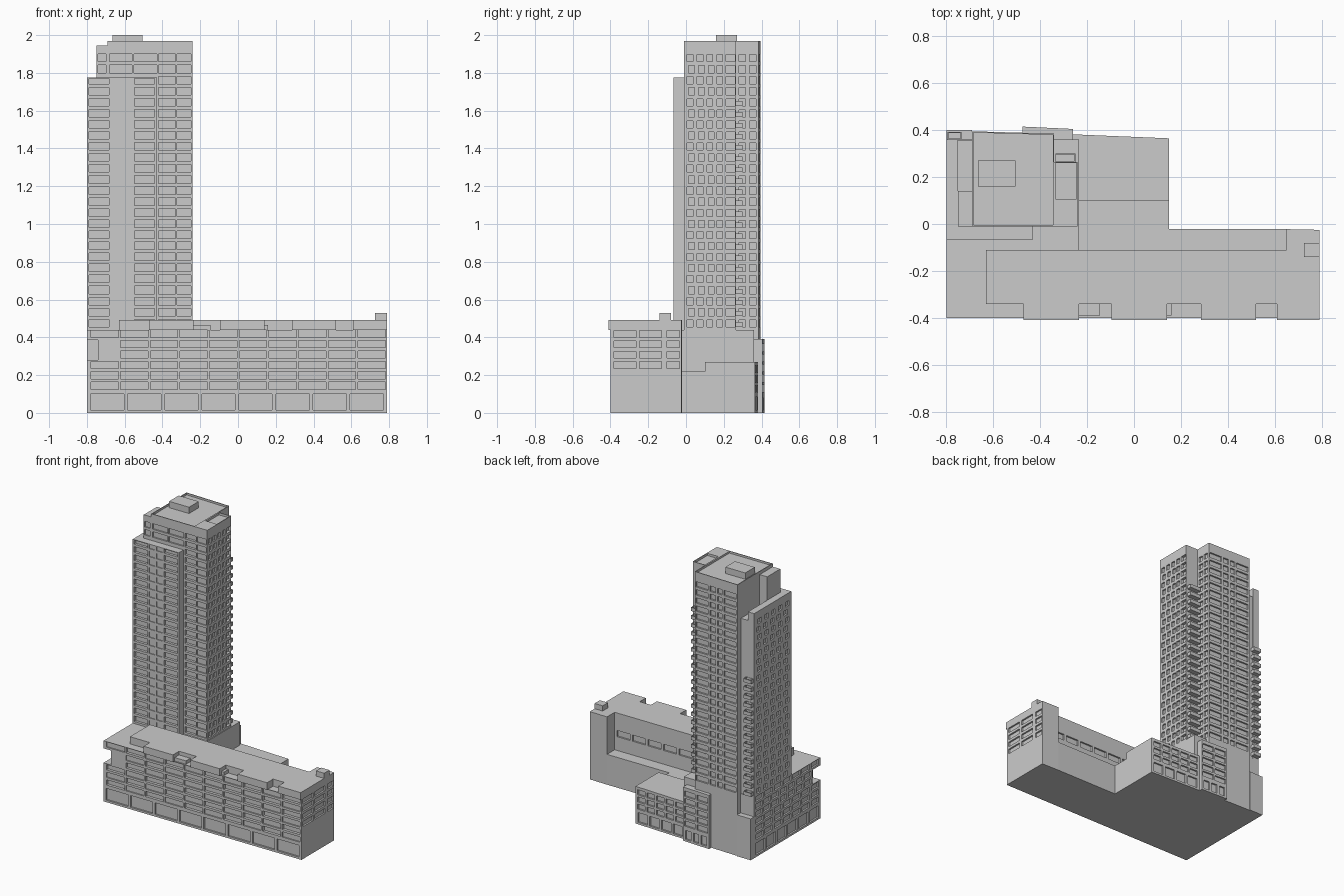
import bpy, bmesh
from mathutils import Vector

if "Cube" in bpy.data.objects:
    bpy.data.objects.remove(bpy.data.objects["Cube"])


def prism(name, pts, z0, z1, facades=None, rim=None):
    """Extruded counter-clockwise outline. facades: edge index -> rows (za, zb, cols),
    cols = (u0, u1, depth) recessed windows. rim = (width, depth) of a sunken roof."""
    facades = facades or {}
    bm = bmesh.new()

    def face(*vs):
        return bm.faces.new([bm.verts.new(v) for v in vs])

    n = len(pts)
    for i in range(n):
        a, b = Vector((*pts[i], 0)), Vector((*pts[(i + 1) % n], 0))
        d = (b - a).normalized()
        inward = Vector((-d.y, d.x, 0))
        length = (b - a).length

        def P(u, z, dep=0):
            return a + d * u + inward * dep + Vector((0, 0, z))

        def quad(u0, u1, za, zb):
            if u1 - u0 > 1e-5 and zb - za > 1e-5:
                face(P(u0, za), P(u1, za), P(u1, zb), P(u0, zb))

        z = z0
        for za, zb, cols in facades.get(i, []):
            if za < z0 - 1e-6 or zb > z1 + 1e-6:
                continue
            quad(0, length, z, za)
            u = 0
            for u0, u1, dep in cols:
                quad(u, u0, za, zb)
                o = [(u0, za), (u1, za), (u1, zb), (u0, zb)]
                for k in range(4):
                    p, q = o[k], o[(k + 1) % 4]
                    face(P(*p), P(*q), P(*q, dep), P(*p, dep))
                face(*[P(*p, dep) for p in o])
                u = u1
            quad(u, length, za, zb)
            z = zb
        quad(0, length, z, z1)
    face(*[(x, y, z0) for x, y in reversed(pts)])
    top = face(*[(x, y, z1) for x, y in pts])
    bm.normal_update()
    if rim:
        bmesh.ops.inset_region(bm, faces=[top], thickness=rim[0], use_boundary=True)
        for v in list(top.verts):
            v.co.z -= 0
        low = bmesh.ops.extrude_discrete_faces(bm, faces=[top])["faces"][0]
        for v in low.verts:
            v.co.z -= rim[1]
    bmesh.ops.remove_doubles(bm, verts=bm.verts, dist=1e-5)
    me = bpy.data.meshes.new(name)
    bm.to_mesh(me)
    bm.free()
    ob = bpy.data.objects.new(name, me)
    bpy.context.collection.objects.link(ob)
    return ob


def rect(x0, x1, y0, y1):
    return [(x0, y0), (x1, y0), (x1, y1), (x0, y1)]


def box(name, x0, x1, y0, y1, z0, z1, facades=None, rim=None):
    return prism(name, rect(x0, x1, y0, y1), z0, z1, facades, rim)


def even(n, start, end, gap, dep=0.012):
    """n equal windows between start and end along a wall."""
    p = (end - start) / n
    return [(start + i * p + gap / 2, start + (i + 1) * p - gap / 2, dep) for i in range(n)]


def rows(z, n, pitch, h, *patterns):
    return [(z + k * pitch, z + k * pitch + h, patterns[k % len(patterns)]) for k in range(n)]


F, Z = 0.0585, 0.455   # tower floor height and first sill

# ---- podium: L-shaped mass in three layers, middle one with a cut front-left corner
def bays(odd, off=0.0):
    c = []
    for k in range(10):
        a = 0.022 + 0.157 * k - off
        if a > 0.008:
            c.append((a, a + 0.145, 0.02 if k % 2 == odd else 0.009))
    return c


def podium_walls(off_front=0.0, off_left=0.0):
    ll = 0.76 - off_left
    return {
        0: [(0.015, 0.1, even(8, 0.01 - 0, 1.58 - off_front, 0.02))] +
           [(0.125 + 0.055 * k, 0.163 + 0.055 * k, bays(k % 2, off_front)) for k in range(6)],
        1: rows(0.235, 4, 0.055, 0.036, even(2, 0.01, 0.28, 0.02)),
        2: rows(0.26, 3, 0.06, 0.045, even(7, 0.15, 1.02, 0.02)),
        "left": [(0.015, 0.1, even(6, 0.01, 0.75, 0.02))] +
                rows(0.125, 6, 0.055, 0.038, even(7, 0.01, ll - 0.01, 0.02)),
    }


foot = [(-0.8, -0.4), (0.79, -0.4), (0.79, -0.11), (-0.235, -0.11), (-0.235, 0.36), (-0.8, 0.36)]
cut = [(-0.74, -0.4)] + foot[1:] + [(-0.8, -0.31), (-0.74, -0.31)]
w = podium_walls()
w[5] = w["left"]
prism("podium_lower", foot, 0, 0.28, w)
wm = podium_walls(0.06, 0.09)
wm[5] = wm["left"]
prism("podium_middle", cut, 0.28, 0.385, wm)
prism("podium_upper", foot, 0.385, 0.44, w)

# ---- podium roof slab with projecting front bays
comb = [(-0.63, -0.34)]
for x0, x1 in [(-0.47, -0.235), (-0.095, 0.14), (0.285, 0.52), (0.61, 0.79)]:
    comb += [(x0, -0.34), (x0, -0.41), (x1, -0.41)]
    if x1 < 0.7:
        comb.append((x1, -0.34))
comb += [(0.79, -0.11), (-0.63, -0.11)]
prism("podium_roof", comb, 0.44, 0.492)
for i, x in enumerate([-0.235, 0.14]):
    box(f"roof_step_{i}", x, x + (0.09 if i == 0 else 0.02), -0.39, -0.34, 0.44, 0.465)
prism("podium_rear_end", [(0.65, -0.11), (0.79, -0.11), (0.79, -0.025), (0.65, -0.022)], 0, 0.492,
      {1: rows(0.235, 4, 0.055, 0.036, [(0.01, 0.075, 0.012)])})
box("roof_hut", 0.725, 0.79, -0.14, -0.08, 0.492, 0.53)

# ---- low rear parts
box("court_ledge", -0.235, 0.65, -0.11, -0.022, 0, 0.22)
box("annex_link", -0.235, 0.15, -0.022, 0.1, 0, 0.22)
prism("annex", [(-0.235, 0.1), (0.15, 0.1), (0.15, 0.365), (-0.26, 0.382), (-0.26, 0.36), (-0.235, 0.36)],
      0, 0.27,
      {2: [(0.015, 0.085, even(4, 0.01, 0.4, 0.02))] + rows(0.11, 3, 0.052, 0.036, even(5, 0.01, 0.4, 0.016))})
prism("rear_bay", [(-0.475, 0.36), (-0.26, 0.36), (-0.26, 0.405), (-0.475, 0.415)], 0, 0.39,
      {2: [(0.015, 0.08, even(3, 0.01, 0.205, 0.02))] + rows(0.11, 5, 0.054, 0.038, even(2, 0.005, 0.21, 0.014))})
box("rear_corner_base", -0.8, -0.69, 0.36, 0.4, 0, 0.3)

# ---- tower core with notched rear corner
right_a = even(4, 0.005, 0.215, 0.022) + [(0.222, 0.27, 0.02)]
right_b = [(a + 0.008, b + 0.008, d) for a, b, d in right_a[:3]] + right_a[3:]
core = [(-0.69, -0.01), (-0.24, -0.01), (-0.24, 0.265), (-0.34, 0.265), (-0.34, 0.385), (-0.69, 0.395)]
front_c = [(0.27, 0.36, 0.018), (0.368, 0.442, 0.008)]
front_top = [(0.01, 0.13, 0.01), (0.14, 0.26, 0.01)] + front_c
prism("tower_core", core, 0, 1.95, {
    0: rows(Z, 23, F, 0.04, front_c) + rows(Z + 23 * F, 2, F, 0.04, front_top),
    1: rows(Z, 25, F, 0.038, right_a, right_b),
    3: rows(Z, 25, F, 0.038, [(0.015, 0.05, 0.012), (0.07, 0.105, 0.012)]),
    4: rows(Z, 25, F, 0.038, [(0.01, 0.11, 0.012), (0.125, 0.17, 0.012), (0.185, 0.225, 0.012), (0.24, 0.34, 0.012)]),
})
prism("roof_parapet", [(-0.69, -0.01), (-0.34, -0.01), (-0.34, 0.385), (-0.69, 0.395)], 1.95, 1.968, None, (0.008, 0.014))
box("side_roof_front", -0.34, -0.24, -0.01, 0.1, 1.95, 1.968)
box("side_roof_pit", -0.34, -0.24, 0.1, 0.265, 1.95, 1.968, None, (0.008, 0.016))
box("lift_house", -0.665, -0.505, 0.16, 0.27, 1.95, 2.0)

# ---- front and left wings wrapped around the core
wing = [(-0.8, -0.065), (-0.43, -0.065), (-0.43, -0.01), (-0.69, -0.01),
        (-0.69, 0.14), (-0.75, 0.14), (-0.75, 0.36), (-0.8, 0.36)]
front_w = [(0.012, 0.118, 0.018), (0.13, 0.18, 0.006), (0.19, 0.24, 0.006), (0.252, 0.358, 0.018)]
left_a = even(5, 0.01, 0.4, 0.04)
left_b = [(a + 0.016, b + 0.016, d) for a, b, d in left_a]
prism("tower_wing", wing, 0.44, 1.775, {
    0: rows(Z, 22, F, 0.04, front_w) + [(Z + 22 * F, 1.77, front_w)],
    7: rows(Z, 22, F, 0.036, left_a, left_b),
})
box("wing_slot_infill", -0.75, -0.69, 0.14, 0.355, 0.44, 1.71)
box("wing_upper_block", -0.75, -0.69, -0.01, 0.14, 1.775, 1.945,
    {0: rows(Z + 23 * F, 2, F, 0.04, [(0.008, 0.052, 0.008)])})

# ---- stacked corner balconies
for k in range(21):
    z = Z + k * F
    box(f"notch_balcony_{k}", -0.335, -0.25, 0.265, 0.3, z, z + 0.026, None, (0.005, 0.018))
    if k < 15:
        box(f"rear_balcony_{k}", -0.795, -0.735, 0.36, 0.392, z, z + 0.026, None, (0.005, 0.018))
